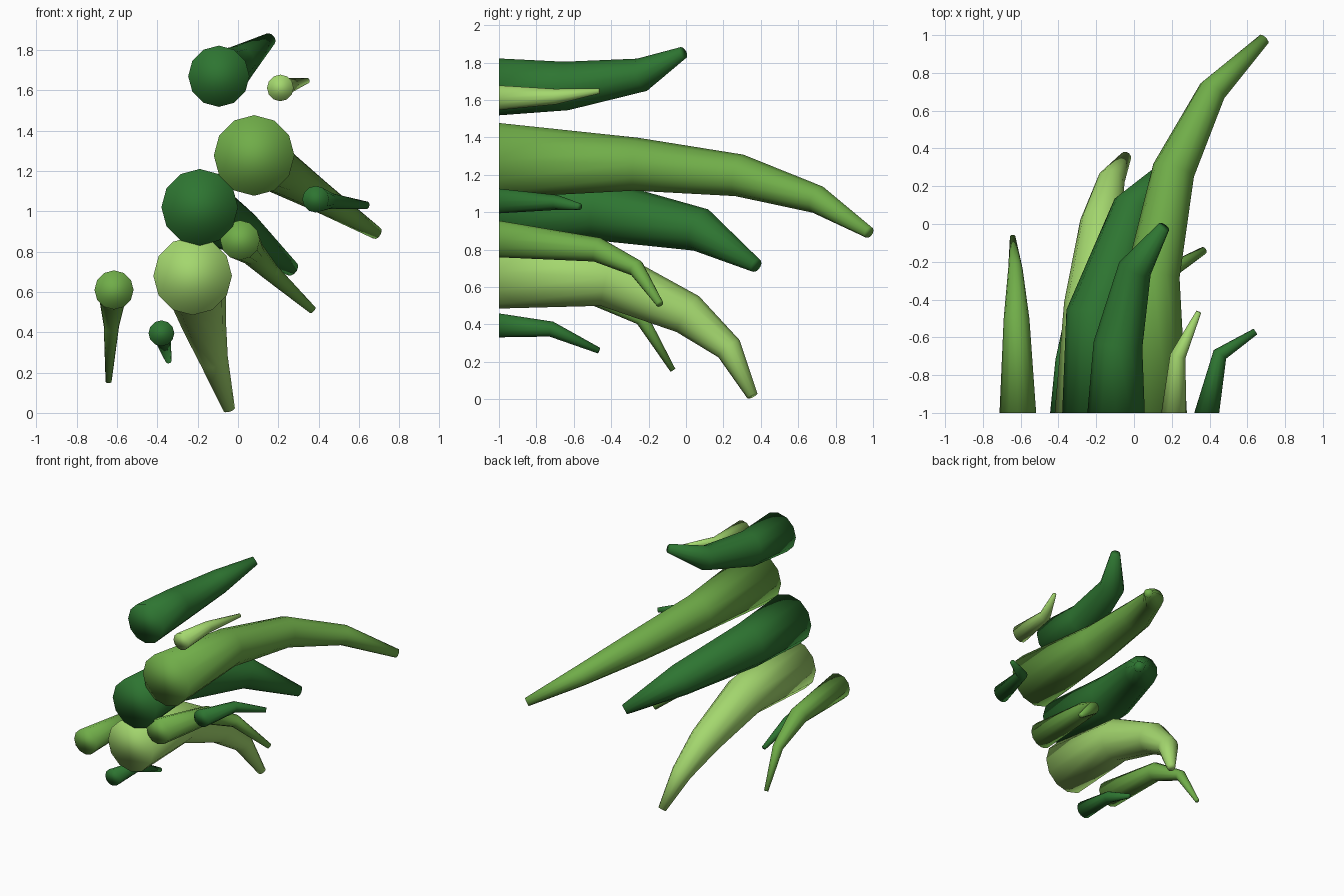
import bpy, bmesh, math
from mathutils import Vector

if "Cube" in bpy.data.objects:
    bpy.data.objects.remove(bpy.data.objects["Cube"])

SIDES = 12


def material(name, rgb):
    m = bpy.data.materials.new(name)
    m.diffuse_color = (*rgb, 1)
    m.use_nodes = True
    m.node_tree.nodes["Principled BSDF"].inputs["Base Color"].default_value = m.diffuse_color
    return m


DARK = material("dark green", (0.027, 0.178, 0.031))
MID = material("mid green", (0.162, 0.418, 0.066))
LIGHT = material("light green", (0.37, 0.68, 0.156))


def blade(name, mat, path):
    """Tapered bent tube; path holds (x, y, z, radius), base ring lies flat on y = -1."""
    pts = [Vector(p[:3]) for p in path]
    dirs = [(b - a).normalized() for a, b in zip(pts, pts[1:])]
    bm = bmesh.new()
    rings = []
    side = Vector((1, 0, 0))
    for i, (p, row) in enumerate(zip(pts, path)):
        if i == 0:
            t = Vector((0, 1, 0))
        elif i == len(pts) - 1:
            t = dirs[-1]
        else:
            t = (dirs[i - 1] + dirs[i]).normalized()
        side = (side - t * side.dot(t)).normalized()
        up = side.cross(t)
        angles = [2 * math.pi * k / SIDES for k in range(SIDES)]
        rings.append([bm.verts.new(p + (side * math.cos(a) + up * math.sin(a)) * row[3])
                      for a in angles])
    for a, b in zip(rings, rings[1:]):
        for k in range(SIDES):
            n = (k + 1) % SIDES
            bm.faces.new((a[k], a[n], b[n], b[k]))
    bm.faces.new(rings[0])
    bm.faces.new(rings[-1])
    bmesh.ops.recalc_face_normals(bm, faces=bm.faces)
    for f in bm.faces:
        f.smooth = True
    me = bpy.data.meshes.new(name)
    bm.to_mesh(me)
    bm.free()
    me.materials.append(mat)
    bpy.context.collection.objects.link(bpy.data.objects.new(name, me))


# Large blades, top to bottom
blade("top_blade", DARK, [(-.095, -1, 1.67, .152), (-.085, -.64, 1.675, .13),
                          (.005, -.235, 1.735, .09), (.158, -.015, 1.853, .033)])
blade("upper_blade", MID, [(.08, -1, 1.277, .2), (.1, -.27, 1.257, .142), (.21, .285, 1.197, .113),
                           (.415, .705, 1.067, .075), (.688, .978, .892, .032)])
blade("middle_blade", DARK, [(-.19, -1, 1.02, .19), (-.195, -.48, 1.015, .165),
                             (0, .08, .905, .117), (.268, .375, .715, .038)])
blade("lower_blade", LIGHT, [(-.225, -1, .68, .195), (-.215, -.42, .65, .155), (-.172, .01, .455, .113),
                             (-.122, .23, .27, .073), (-.044, .355, .018, .03)])

# Small shoots beside them
blade("left_shoot", MID, [(-.615, -1, .61, .097), (-.622, -.5, .575, .068),
                          (-.628, -.235, .43, .038), (-.642, -.07, .155, .015)])
blade("centre_shoot", MID, [(.01, -1, .857, .098), (.065, -.475, .8, .066),
                            (.16, -.265, .7, .046), (.37, -.14, .51, .02)])
blade("upper_shoot", LIGHT, [(.21, -1, 1.612, .066), (.232, -.7, 1.618, .042), (.343, -.465, 1.648, .014)])
blade("right_shoot", DARK, [(.385, -1, 1.06, .066), (.455, -.69, 1.052, .04), (.642, -.57, 1.03, .018)])
blade("bottom_shoot", DARK, [(-.38, -1, .395, .064), (-.375, -.72, .375, .041), (-.345, -.465, .26, .016)])
